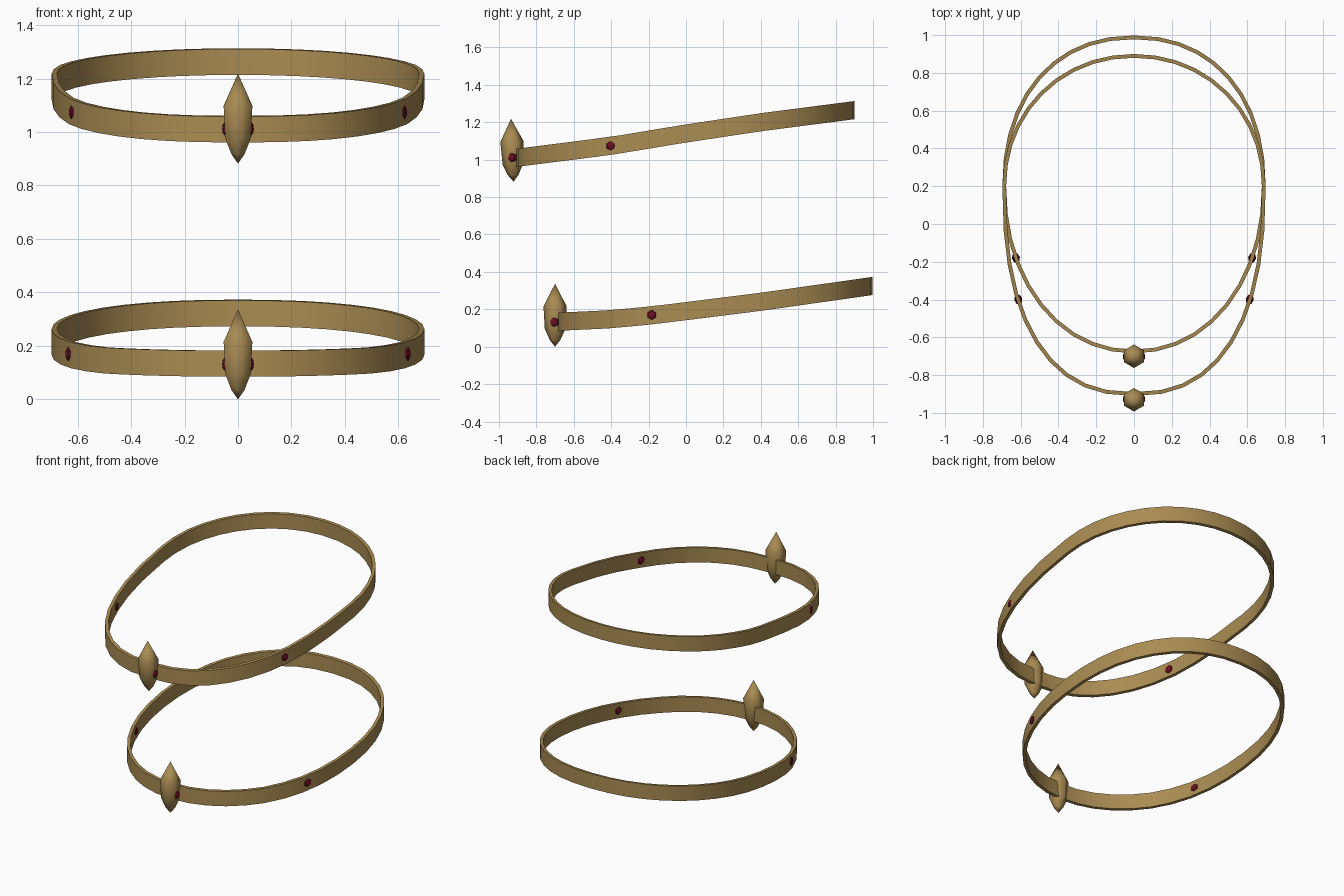
import bpy, bmesh, math
from mathutils import Matrix, Vector

cube = bpy.data.objects.get("Cube")
if cube:
    bpy.data.objects.remove(cube)


def material(name, rgb):
    m = bpy.data.materials.new(name)
    m.use_nodes = True
    m.diffuse_color = (*rgb, 1)
    bsdf = next(n for n in m.node_tree.nodes if n.type == "BSDF_PRINCIPLED")
    bsdf.inputs["Base Color"].default_value = (*rgb, 1)
    return m


GOLD = material("antique gold", (0.40, 0.26, 0.085))
RED = material("dark red gem", (0.15, 0.004, 0.018))


def finish(bm, name, mat, smooth=True):
    bmesh.ops.recalc_face_normals(bm, faces=bm.faces)
    mesh = bpy.data.meshes.new(name)
    bm.to_mesh(mesh)
    bm.free()
    mesh.materials.append(mat)
    ob = bpy.data.objects.new(name, mesh)
    bpy.context.collection.objects.link(ob)
    if smooth:
        bpy.ops.object.select_all(action="DESELECT")
        ob.select_set(True)
        bpy.context.view_layer.objects.active = ob
        bpy.ops.object.shade_smooth_by_angle(angle=math.radians(40))
    return ob


def height_at(path, y):
    """Linear interpolation along the (y, z) side profile."""
    for (y0, z0), (y1, z1) in zip(path, path[1:]):
        if y <= y1:
            break
    return z0 + (z1 - z0) * (y - y0) / (y1 - y0)


def outline(angle, half_width, centre, front, back, n_front, n_back):
    """Egg-shaped plan made from two half superellipses."""
    s, c = math.sin(angle), math.cos(angle)
    reach, n = (back - centre, n_back) if c > 0 else (centre - front, n_front)
    power = lambda v: math.copysign(abs(v) ** (2 / n), v)
    return half_width * power(s), centre + reach * power(c)


def band(name, path, plan, segments=40, thick=0.02, tall=0.097):
    bm = bmesh.new()
    rings = []
    half_width, centre, front, back, nf, nb = plan
    for i in range(segments):
        a = 2 * math.pi * i / segments
        ring = []
        for inset, dz in ((0, -1), (0, 1), (thick, 1), (thick, -1)):
            x, y = outline(a, half_width - inset, centre,
                           front + inset, back - inset, nf, nb)
            ring.append(bm.verts.new((x, y, height_at(path, y) + dz * tall / 2)))
        rings.append(ring)
    for i, ring in enumerate(rings):
        nxt = rings[(i + 1) % segments]
        for k in range(4):
            j = (k + 1) % 4
            bm.faces.new((ring[k], ring[j], nxt[j], nxt[k]))
    finish(bm, name, GOLD)


def spindle(name, y, z, tilt):
    """Six-sided double-pointed ornament standing at the front."""
    bm = bmesh.new()
    levels = [(0.035, 0.028), (0.095, 0.055), (0.215, 0.062)]
    rings = []
    for h, r in levels:
        rings.append([bm.verts.new((r * math.sin(k * math.pi / 3),
                                    r * math.cos(k * math.pi / 3), h)) for k in range(6)])
    bottom, top = bm.verts.new((0, 0, 0)), bm.verts.new((0, 0, 0.337))
    for k in range(6):
        j = (k + 1) % 6
        bm.faces.new((bottom, rings[0][j], rings[0][k]))
        bm.faces.new((top, rings[-1][k], rings[-1][j]))
        for lo, hi in zip(rings, rings[1:]):
            bm.faces.new((lo[k], lo[j], hi[j], hi[k]))
    bm.transform(Matrix.Translation((0, y, z)) @ Matrix.Rotation(tilt, 4, "X"))
    ob = finish(bm, name, GOLD, smooth=False)
    for p in ob.data.polygons:
        p.use_smooth = True


def gem(name, place, direction, radius, depth):
    bm = bmesh.new()
    bmesh.ops.create_uvsphere(bm, u_segments=6, v_segments=4, radius=1)
    turn = Vector(direction).to_track_quat("Z", "Y").to_matrix().to_4x4()
    bm.transform(Matrix.Translation(place) @ turn @ Matrix.Diagonal((radius, radius, depth, 1)))
    finish(bm, name, RED, smooth=False)


def circlet(prefix, path, plan, spindle_at, tilt, side_gem, front_gem):
    band(prefix + "_band", path, plan)
    spindle(prefix + "_spindle", *spindle_at, tilt)
    for side, sx in (("left", 1), ("right", -1)):
        x, y, z = side_gem
        gem(f"{prefix}_{side}_side_gem", (sx * x, y, z), (sx, -0.25, 0), 0.032, 0.021)
        x, y, z = front_gem
        gem(f"{prefix}_{side}_front_gem", (sx * x, y, z), (sx, -0.3, 0), 0.032, 0.022)


circlet("lower",
        [(-0.69, 0.133), (-0.4, 0.147), (-0.18, 0.168), (0, 0.19), (0.4, 0.24), (1, 0.325)],
        (0.697, 0.2, -0.685, 0.998, 2.08, 2.2),
        (-0.70, 0), 0, (0.625, -0.18, 0.17), (0.038, -0.705, 0.132))
circlet("upper",
        [(-0.92, 1.008), (-0.4, 1.074), (0, 1.14), (0.4, 1.2), (0.91, 1.266)],
        (0.697, 0.2, -0.91, 0.9, 2.4, 2.05),
        (-0.922, 0.882), 0.04, (0.612, -0.4, 1.074), (0.038, -0.93, 1.012))
